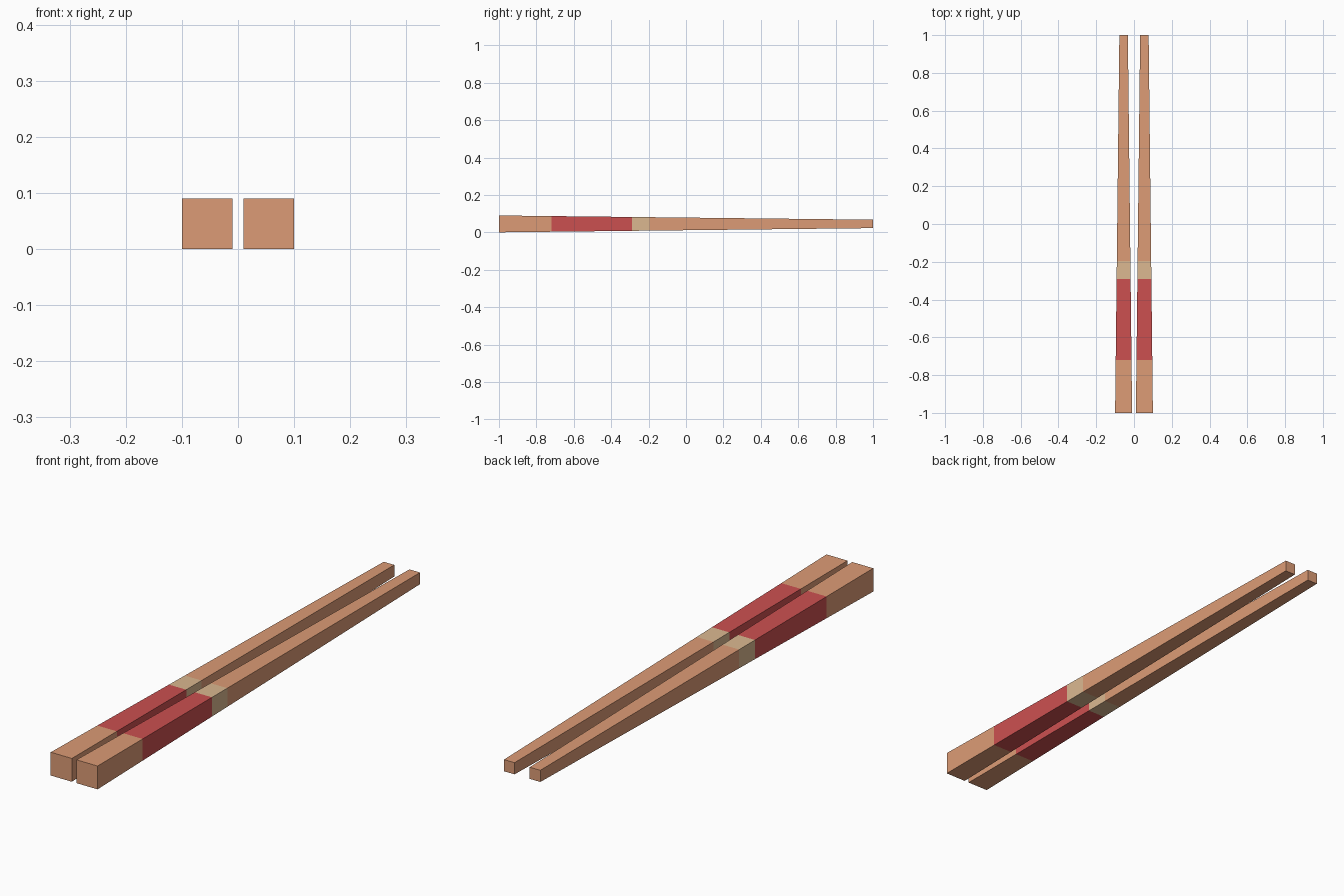
import bpy, bmesh

if "Cube" in bpy.data.objects:
    bpy.data.objects.remove(bpy.data.objects["Cube"])

def material(name, rgb):
    m = bpy.data.materials.new(name)
    m.diffuse_color = (*rgb, 1)
    m.use_nodes = True
    m.node_tree.nodes["Principled BSDF"].inputs["Base Color"].default_value = m.diffuse_color
    return m

MATS = [material("wood", (0.72, 0.33, 0.18)),
        material("red_paint", (0.60, 0.08, 0.08)),
        material("tan_paint", (0.71, 0.48, 0.28))]

STATIONS = [-1.0, -0.72, -0.29, -0.195, 1.0]   # band borders along y
BANDS = [0, 1, 2, 0]                           # material of each band
HALF_BUTT, HALF_TIP, HEIGHT = 0.045, 0.0225, 0.045

def chopstick(name, x):
    bm = bmesh.new()
    rings = []
    # square rings, tapering evenly from butt to tip
    for y in STATIONS:
        h = HALF_BUTT + (HALF_TIP - HALF_BUTT) * (y + 1) / 2
        rings.append([bm.verts.new((sx * h, y, HEIGHT + sz * h))
                      for sx, sz in ((-1, -1), (1, -1), (1, 1), (-1, 1))])
    # painted bands
    for a, b, mat in zip(rings, rings[1:], BANDS):
        for i in range(4):
            j = (i + 1) % 4
            bm.faces.new((a[i], a[j], b[j], b[i])).material_index = mat
    # end caps
    bm.faces.new(rings[0])
    bm.faces.new(rings[-1])
    bmesh.ops.recalc_face_normals(bm, faces=bm.faces)
    mesh = bpy.data.meshes.new(name)
    bm.to_mesh(mesh)
    bm.free()
    for m in MATS:
        mesh.materials.append(m)
    obj = bpy.data.objects.new(name, mesh)
    obj.location.x = x
    bpy.context.collection.objects.link(obj)

chopstick("left_chopstick", -0.055)
chopstick("right_chopstick", 0.055)
